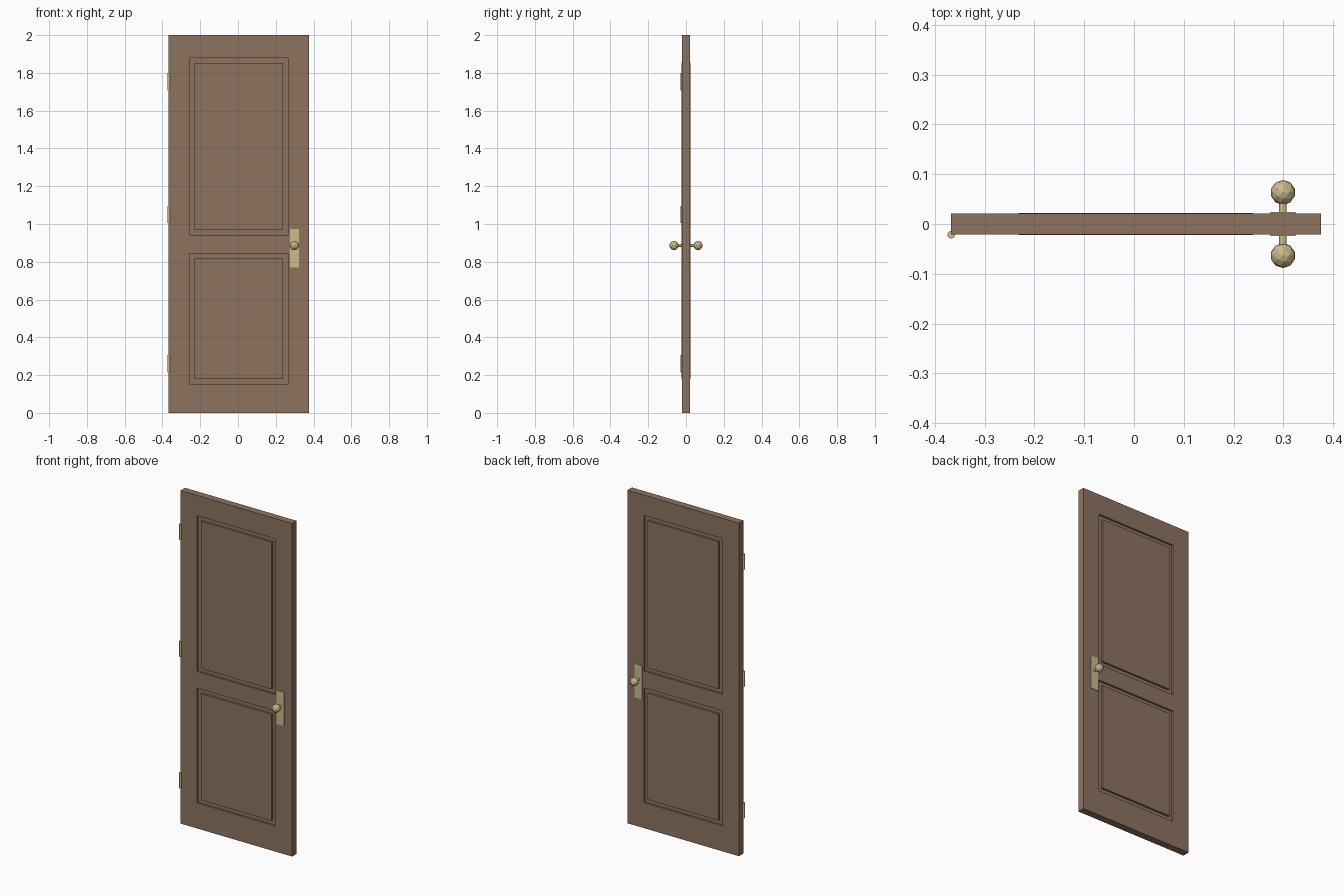
import bpy, bmesh
from math import pi
from mathutils import Matrix, Vector

cube = bpy.data.objects.get("Cube")
if cube:
    bpy.data.objects.remove(cube, do_unlink=True)


def material(name, rgb):
    m = bpy.data.materials.new(name)
    m.use_nodes = True
    m.diffuse_color = (*rgb, 1)
    m.node_tree.nodes["Principled BSDF"].inputs["Base Color"].default_value = (*rgb, 1)
    return m


wood = material("brown wood", (0.27, 0.172, 0.118))
brass = material("pale brass", (0.60, 0.50, 0.27))


def finish(bm, name, mat):
    mesh = bpy.data.meshes.new(name)
    bm.normal_update()
    bm.to_mesh(mesh)
    bm.free()
    mesh.materials.append(mat)
    ob = bpy.data.objects.new(name, mesh)
    bpy.context.collection.objects.link(ob)
    return ob


def add_box(bm, lo, hi):
    lo, hi = Vector(lo), Vector(hi)
    mat = Matrix.Translation((lo + hi) / 2) @ Matrix.Diagonal((*(hi - lo), 1))
    bmesh.ops.create_cube(bm, size=1, matrix=mat)


def cylinder(name, radius, depth, matrix, mat, sides=12):
    bm = bmesh.new()
    bmesh.ops.create_cone(bm, cap_ends=True, segments=sides, radius1=radius,
                          radius2=radius, depth=depth, matrix=matrix)
    return finish(bm, name, mat)


# Door slab, cut along the panel borders
LEFT, RIGHT, HALF = -0.367, 0.375, 0.0215
RECESS_X = (-0.257, 0.264)
RECESS_Z = [(0.153, 0.843), (0.943, 1.878)]
DEPTH, MARGIN, PROUD = 0.011, 0.036, 0.001

bm = bmesh.new()
add_box(bm, (LEFT, -HALF, 0), (RIGHT, HALF, 2))
cuts = [((x, 0, 0), (1, 0, 0)) for x in RECESS_X]
cuts += [((0, 0, z), (0, 0, 1)) for pair in RECESS_Z for z in pair]
for co, no in cuts:
    bmesh.ops.bisect_plane(bm, geom=bm.verts[:] + bm.edges[:] + bm.faces[:],
                           plane_co=co, plane_no=no)
bm.normal_update()


def push(bm, face, distance):
    offset = face.normal * distance
    new = bmesh.ops.extrude_discrete_faces(bm, faces=[face])["faces"][0]
    bmesh.ops.translate(bm, verts=new.verts[:], vec=offset)
    new.normal_update()
    return new


def is_panel(face):
    c = face.calc_center_median()
    return (abs(face.normal.y) > 0.9 and RECESS_X[0] < c.x < RECESS_X[1]
            and any(a < c.z < b for a, b in RECESS_Z))


# Sunken border and raised field of each panel, front and back
for face in [f for f in bm.faces if is_panel(f)]:
    sunk = push(bm, face, -DEPTH)
    bmesh.ops.inset_individual(bm, faces=[sunk], thickness=MARGIN)
    sunk.normal_update()
    push(bm, sunk, DEPTH + PROUD)
finish(bm, "door_slab", wood)

# Lock plates, knob stems and faceted knobs on both sides
KNOB_X, KNOB_Z = 0.299, 0.886
for side, label in ((-1, "front"), (1, "back")):
    bm = bmesh.new()
    y0, y1 = sorted((side * (HALF - 0.002), side * (HALF + 0.003)))
    add_box(bm, (KNOB_X - 0.025, y0, 0.77), (KNOB_X + 0.025, y1, 0.973))
    finish(bm, label + "_lock_plate", brass)

    place = Matrix.Translation((KNOB_X, side * 0.036, KNOB_Z)) @ Matrix.Rotation(pi / 2, 4, "X")
    cylinder(label + "_knob_stem", 0.0075, 0.032, place, brass)

    bm = bmesh.new()
    bmesh.ops.create_icosphere(bm, subdivisions=2, radius=0.025,
                               matrix=Matrix.Translation((KNOB_X, side * 0.0635, KNOB_Z)))
    finish(bm, label + "_knob", brass)

# Hinge pins
for label, z in (("lower", 0.26), ("middle", 1.05), ("upper", 1.753)):
    cylinder(label + "_hinge", 0.0075, 0.092, Matrix.Translation((LEFT, -HALF, z)), brass)
